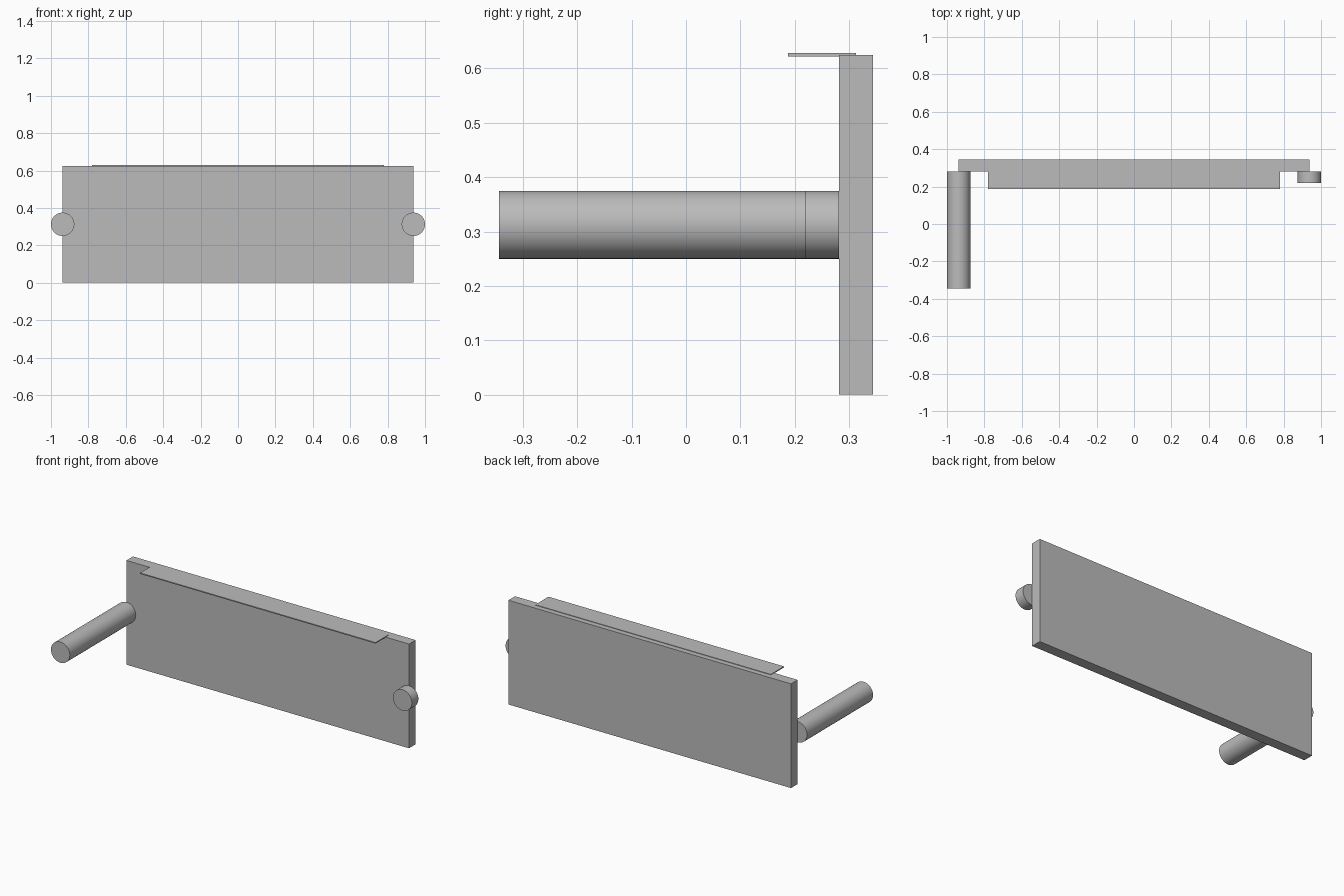
import bpy
import math

default = bpy.data.objects.get("Cube")
if default:
    bpy.data.objects.remove(default, do_unlink=True)

# Single plain grey finish
grey = bpy.data.materials.new("plain_grey")
grey.use_nodes = True
colour = (0.5, 0.5, 0.5, 1)
grey.diffuse_color = colour
grey.node_tree.nodes["Principled BSDF"].inputs["Base Color"].default_value = colour


def box(name, size, centre):
    bpy.ops.mesh.primitive_cube_add(size=1, location=centre)
    obj = bpy.context.object
    obj.name = name
    obj.scale = size
    bpy.ops.object.transform_apply(location=False, rotation=False, scale=True)
    obj.data.materials.append(grey)
    return obj


def rod(name, x, front, back):
    bpy.ops.mesh.primitive_cylinder_add(
        vertices=48, radius=0.0625, depth=back - front,
        location=(x, (front + back) / 2, 0.3125), rotation=(math.pi / 2, 0, 0))
    obj = bpy.context.object
    obj.name = name
    obj.data.materials.append(grey)
    bpy.ops.object.shade_smooth_by_angle(angle=math.radians(30))
    return obj


# Upright panel and the thin ledge lying along its top edge
panel_front = 0.281
box("back_panel", (1.875, 0.0625, 0.625), (0, 0.3125, 0.3125))
box("top_ledge", (1.5625, 0.125, 0.00625), (0, 0.25, 0.625))

# Long rod on the right edge, short stub on the left edge
rod("right_long_rod", -0.9375, -0.344, panel_front)
rod("left_short_stub", 0.9375, 0.219, panel_front)
